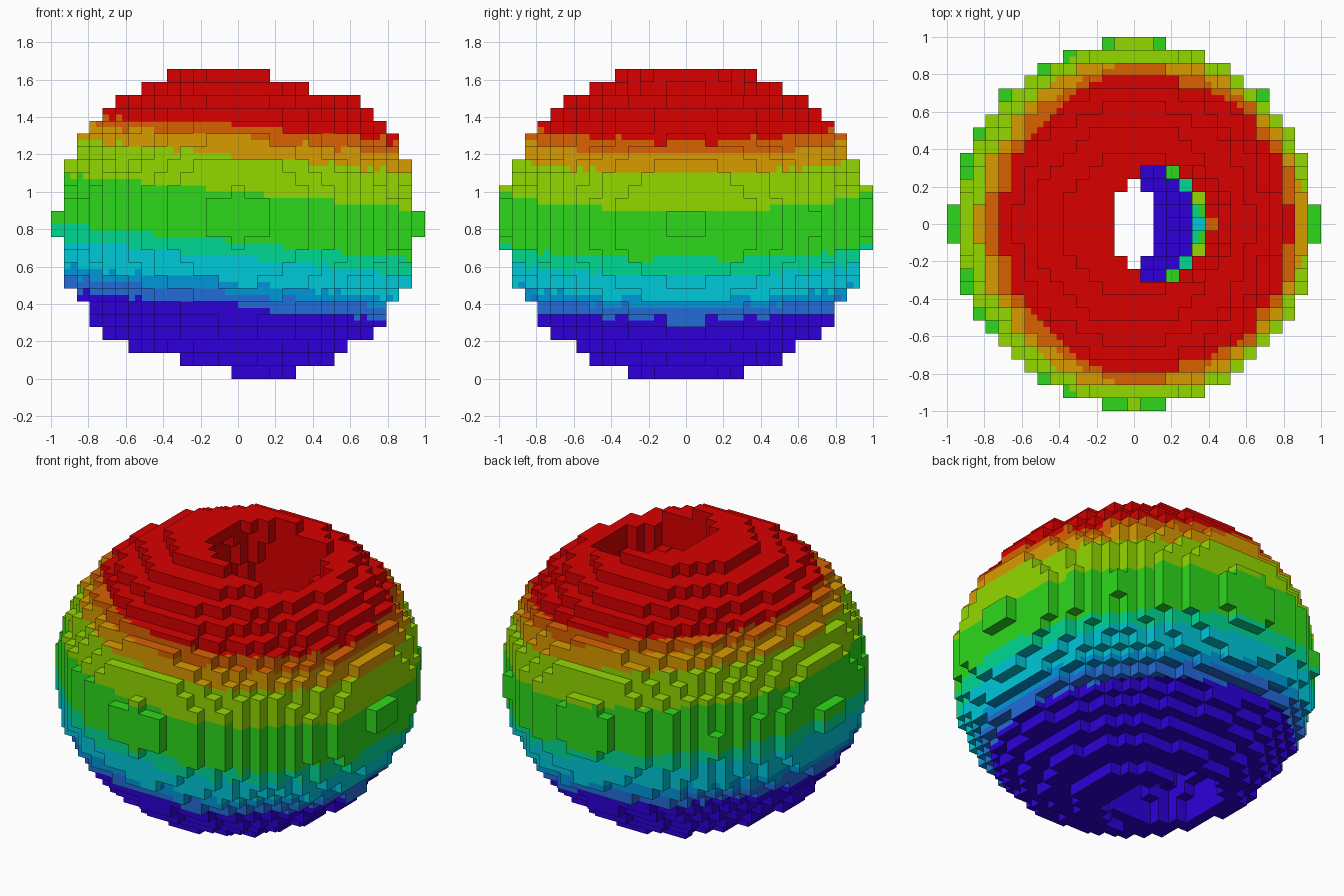
import bpy, bmesh
from mathutils import Vector

cube = bpy.data.objects.get("Cube")
if cube:
    bpy.data.objects.remove(cube, do_unlink=True)

N, LAYERS = 29, 24
S = 2.0 / N                                # block size
CENTRE = Vector((0, 0, S * LAYERS / 2))
AXIS = Vector((0.1, 0, 1)).normalized()    # the colour bands lean slightly

# Colour bands from bottom to top: name, sRGB hex, lower limit as slope from the centre
BANDS = [
    ("indigo", "2E00D9", -1e9), ("blue", "226CD9", -0.54),
    ("azure", "0097D9", -0.425), ("cyan", "00C8D9", -0.35),
    ("teal", "00D992", -0.19), ("green", "2ED91C", -0.10),
    ("lime", "93D900", 0.18), ("gold", "D99C00", 0.41),
    ("orange", "D96200", 0.545), ("red", "D90000", 0.66),
]


def linear(h):
    c = int(h, 16) / 255
    return c / 12.92 if c <= 0.04045 else ((c + 0.055) / 1.055) ** 2.4


def make_material(name, code):
    col = [linear(code[i:i + 2]) for i in (0, 2, 4)] + [1.0]
    m = bpy.data.materials.new(name)
    m.use_nodes = True
    m.diffuse_color = col
    bsdf = next(n for n in m.node_tree.nodes if n.type == "BSDF_PRINCIPLED")
    bsdf.inputs["Base Color"].default_value = col
    bsdf.inputs["Roughness"].default_value = 0.8
    return m


def filled(i, j, k):
    """A block belongs to the flattened ball and lies outside the bent tunnel."""
    x, y = i * S, j * S
    dz = (k - (LAYERS - 1) / 2) * S
    rise = 0.009 + 0.025 * y ** 4
    ball = (x / 0.971) ** 2 + ((y - 0.0015) / 0.981) ** 2 + ((dz - rise) / 0.853) ** 2
    middle = 0.2 * dz + 0.18 * dz ** 3
    depth = 0.33 if dz > -0.7 else 0.37    # the lower mouth is a little wider
    tunnel = ((x - middle) / 0.368) ** 2 + (y / depth) ** 2
    return ball <= 1 <= tunnel


def band(point):
    """Colour band by the latitude of the point around the leaning axis."""
    p = point - CENTRE
    height = p.dot(AXIS)
    slope = height / max((p - AXIS * height).length, 1e-6)
    return max(n for n, b in enumerate(BANDS) if slope >= b[2])


H = N // 2
blocks = {(i, j, k) for i in range(-H, H + 1) for j in range(-H, H + 1)
          for k in range(LAYERS) if filled(i, j, k)}

# Outer faces of the blocks
bm = bmesh.new()
corners = {}


def corner(p):
    key = tuple(round(c * 2) for c in p)
    if key not in corners:
        corners[key] = bm.verts.new((p[0] * S, p[1] * S, p[2] * S))
    return corners[key]


for i, j, k in sorted(blocks):
    mid = Vector((i, j, k + 0.5))
    for axis in range(3):
        for sign in (-1, 1):
            step = [0, 0, 0]
            step[axis] = sign
            if (i + step[0], j + step[1], k + step[2]) in blocks:
                continue
            n = Vector(step) * 0.5
            u, v = Vector((0, 0, 0)), Vector((0, 0, 0))
            u[(axis + 1) % 3] = 0.5
            v[(axis + 2) % 3] = 0.5 * sign
            bm.faces.new([corner(mid + n + a * u + b * v)
                          for a, b in ((-1, -1), (1, -1), (1, 1), (-1, 1))])

# Quarter the faces so that the colour limits can run across a block
bmesh.ops.subdivide_edges(bm, edges=bm.edges[:], cuts=1, use_grid_fill=True)
for f in bm.faces:
    f.material_index = band(f.calc_center_median())

mesh = bpy.data.meshes.new("block_ball")
bm.to_mesh(mesh)
bm.free()
for name, code, _ in BANDS:
    mesh.materials.append(make_material(name, code))
ball = bpy.data.objects.new("block_ball", mesh)
bpy.context.collection.objects.link(ball)
